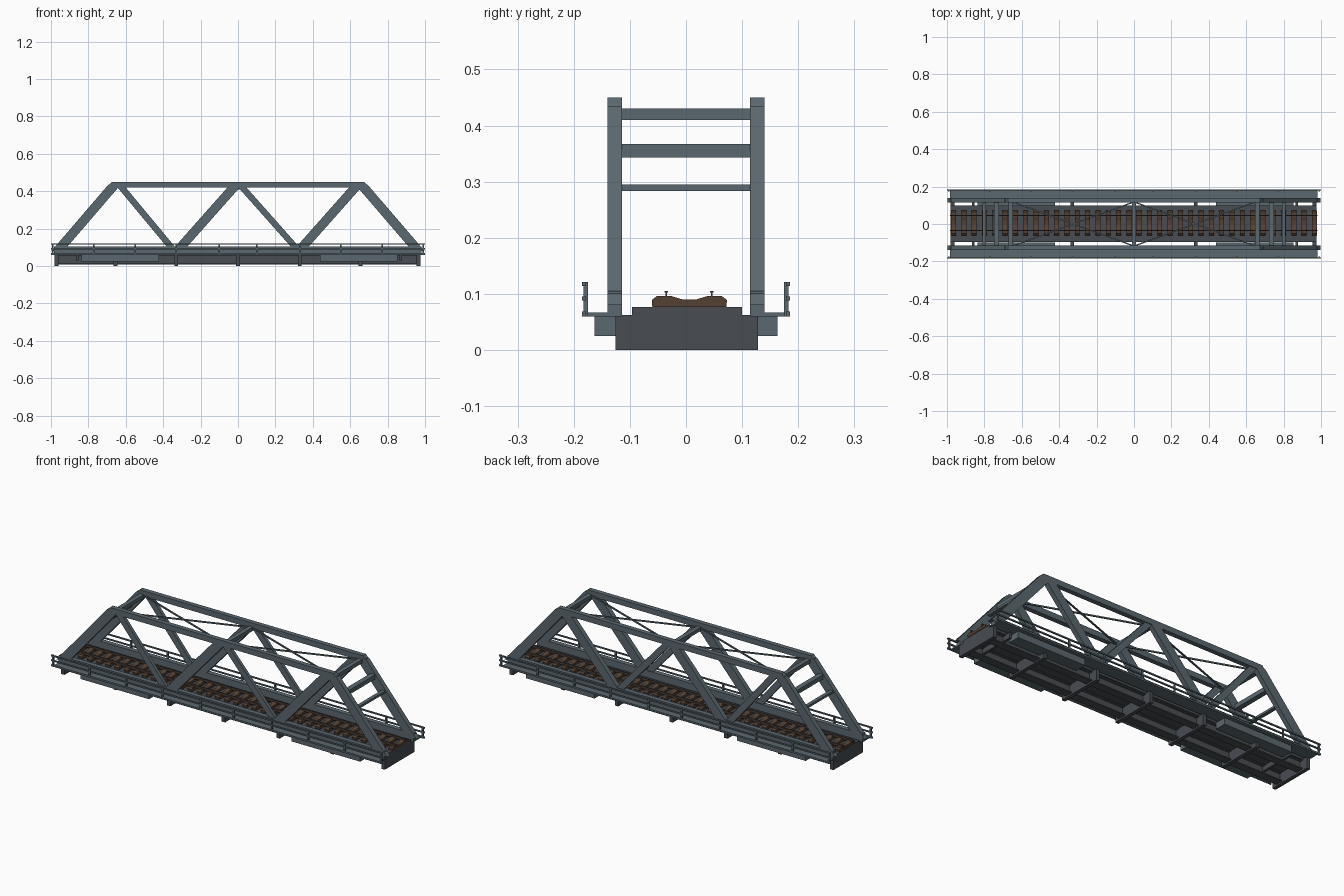
import bpy, bmesh, math
from mathutils import Vector, Matrix

if "Cube" in bpy.data.objects:
    bpy.data.objects.remove(bpy.data.objects["Cube"])


def material(name, rgb):
    m = bpy.data.materials.new(name)
    m.diffuse_color = (*rgb, 1)
    m.use_nodes = True
    m.node_tree.nodes["Principled BSDF"].inputs["Base Color"].default_value = m.diffuse_color
    return m


STEEL = material("blue_grey_steel", (0.105, 0.14, 0.16))
DARK = material("dark_steel", (0.065, 0.075, 0.085))
WOOD = material("brown_timber", (0.09, 0.052, 0.032))
RUST = material("rail_steel", (0.07, 0.052, 0.045))


def finish(name, bm, mat):
    bmesh.ops.recalc_face_normals(bm, faces=bm.faces)
    me = bpy.data.meshes.new(name)
    bm.to_mesh(me)
    bm.free()
    ob = bpy.data.objects.new(name, me)
    bpy.context.collection.objects.link(ob)
    me.materials.append(mat)
    return ob


def add_box(bm, x0, x1, y0, y1, z0, z1):
    mat = Matrix.Translation(((x0 + x1) / 2, (y0 + y1) / 2, (z0 + z1) / 2))
    mat = mat @ Matrix.Diagonal((x1 - x0, abs(y1 - y0), z1 - z0, 1))
    bmesh.ops.create_cube(bm, size=1, matrix=mat)


def boxes(name, mat, items):
    bm = bmesh.new()
    for b in items:
        add_box(bm, *b)
    return finish(name, bm, mat)


def add_prism(bm, pts, axis, a, b):
    """Extrude a 2D outline along x (pts = y,z) or y (pts = x,z)."""
    put = (lambda p, t: (t, p[0], p[1])) if axis == "x" else (lambda p, t: (p[0], t, p[1]))
    f = bm.faces.new([bm.verts.new(put(p, a)) for p in pts])
    g = bmesh.ops.extrude_face_region(bm, geom=[f])["geom"]
    d = Vector(put((0, 0), b - a))
    bmesh.ops.translate(bm, vec=d, verts=[v for v in g if isinstance(v, bmesh.types.BMVert)])


def i_section(y, w, z0, z1, web, fl):
    h, t = w / 2, web / 2
    return [(y - h, z0), (y + h, z0), (y + h, z0 + fl), (y + t, z0 + fl), (y + t, z1 - fl), (y + h, z1 - fl),
            (y + h, z1), (y - h, z1), (y - h, z1 - fl), (y - t, z1 - fl), (y - t, z0 + fl), (y - h, z0 + fl)]


def slanted(bottom, top, half, z0=0.08, z1=0.435):
    return [(bottom - half, z0), (bottom + half, z0), (top + half, z1), (top - half, z1)]


# Side trusses
for side, s in (("front", -1), ("back", 1)):
    bm = bmesh.new()
    ya, yb = s * 0.114, s * 0.140
    add_prism(bm, [(-0.70, 0.42), (0.70, 0.42), (0.675, 0.45), (-0.675, 0.45)], "y", ya, yb)
    for lo, hi in ((-0.965, -0.66), (-0.325, -0.01), (0.325, 0.64), (0.965, 0.66)):
        add_prism(bm, slanted(lo, hi, 0.033), "y", ya, yb)
    for lo, hi in ((-0.34, -0.635), (0.325, 0.01)):
        add_prism(bm, slanted(lo, hi, 0.022), "y", s * 0.118, s * 0.136)
    add_box(bm, -0.985, 0.98, ya, yb, 0.063, 0.105)
    finish(side + "_truss", bm, STEEL)

    # Walkway and its railing
    boxes(side + "_walkway", STEEL, [(-0.985, 0.98, s * 0.114, s * 0.184, 0.06, 0.067)])
    rail = [(-1, 1, s * 0.178, s * 0.185, z, z + 0.007) for z in (0.114, 0.088)]
    rail.append((-1, 1, s * 0.178, s * 0.185, 0.060, 0.069))
    for x in (-0.99, -0.77, -0.55, -0.33, -0.1, 0.1, 0.33, 0.55, 0.77, 0.99):
        rail.append((x - 0.004, x + 0.004, s * 0.175, s * 0.183, 0.06, 0.121))
    boxes(side + "_railing", STEEL, rail)

    # Service boxes under the walkway
    boxes(side + "_service_boxes", STEEL,
          [(x - 0.207, x + 0.207, s * 0.098, s * 0.163, 0.025, 0.061) for x in (-0.63, 0.645)])

    # Longitudinal I-beam under the deck
    bm = bmesh.new()
    add_prism(bm, i_section(s * 0.075, 0.042, 0.008, 0.061, 0.008, 0.006), "x", -0.975, 0.975)
    finish(side + "_stringer", bm, DARK)

# Deck slab
boxes("deck", DARK, [(-0.98, 0.975, -0.096, 0.1, 0.058, 0.077)])

# Cross beams: wide main ones and lighter intermediates
beams = [(x - 0.01, x + 0.01, -0.126, 0.128, 0.0, 0.062) for x in (-0.97, -0.655, -0.33, 0, 0.33, 0.655, 0.965)]
beams += [(x - 0.006, x + 0.006, -0.126, 0.128, 0.03, 0.06) for x in (-0.86, 0.87)]
boxes("cross_beams", DARK, beams)

# Struts joining the trusses: top level and portal braces on the end posts
struts = [(x - 0.012, x + 0.012, -0.118, 0.118, 0.41, 0.43) for x in (-0.66, 0, 0.66)]
for e in (-1, 1):
    for x, z0, z1, w in ((0.735, 0.343, 0.367, 0.014), (0.80, 0.283, 0.295, 0.01)):
        struts.append((e * x - w, e * x + w, -0.118, 0.118, z0, z1))
boxes("portal_struts", STEEL, struts)

# Top X bracing
bm = bmesh.new()
for x0, x1 in ((-0.65, 0), (0, 0.65)):
    for s in (-1, 1):
        a, b = Vector((x0, -s * 0.118, 0.423)), Vector((x1, s * 0.118, 0.423))
        d = b - a
        m = Matrix.Translation((a + b) / 2) @ Matrix.Rotation(math.atan2(d.y, d.x), 4, "Z")
        bmesh.ops.create_cube(bm, size=1, matrix=m @ Matrix.Diagonal((d.length, 0.007, 0.007, 1)))
finish("top_cross_bracing", bm, STEEL)

# Sleepers, raised under the rails and dipped in the middle
TIE = [(-0.066, 0.077), (0.066, 0.077), (0.067, 0.089), (0.058, 0.096), (0.032, 0.096),
       (0.012, 0.090), (-0.012, 0.090), (-0.032, 0.096), (-0.058, 0.096), (-0.067, 0.089)]
bm = bmesh.new()
N = 36
for i in range(N):
    x = -0.965 + 1.93 * i / (N - 1)
    add_prism(bm, [(y + 0.006, z) for y, z in TIE], "x", x - 0.013, x + 0.013)
finish("sleepers", bm, WOOD)

# Running rails
for name, y in (("front_rail", -0.035), ("back_rail", 0.046)):
    bm = bmesh.new()
    add_prism(bm, i_section(y, 0.006, 0.09, 0.105, 0.003, 0.003), "x", -0.985, 0.98)
    finish(name, bm, RUST)
